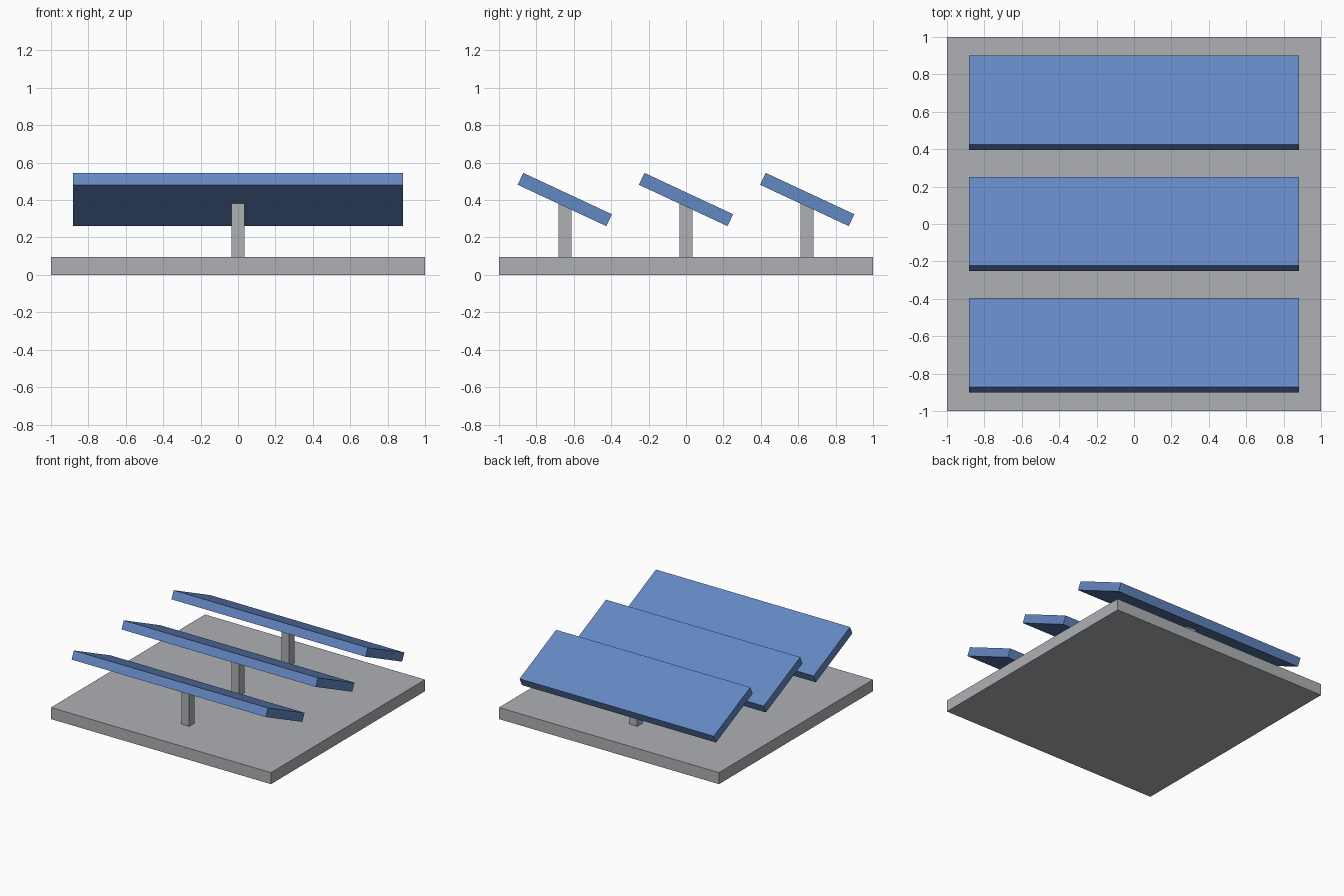
import bpy
import math

if "Cube" in bpy.data.objects:
    bpy.data.objects.remove(bpy.data.objects["Cube"])


def material(name, rgb):
    m = bpy.data.materials.new(name)
    m.diffuse_color = (*rgb, 1.0)
    m.use_nodes = True
    m.node_tree.nodes["Principled BSDF"].inputs["Base Color"].default_value = m.diffuse_color
    return m


GREY = material("light_grey", (0.42, 0.435, 0.455))
BLUE = material("panel_blue", (0.127, 0.247, 0.545))


def box(name, size, centre, mat, tilt=0.0):
    """Box with its dimensions in the mesh, tilted about x."""
    bpy.ops.mesh.primitive_cube_add(size=1, location=centre)
    ob = bpy.context.object
    ob.name = name
    ob.scale = size
    bpy.ops.object.transform_apply(location=False, rotation=False, scale=True)
    ob.rotation_euler.x = tilt
    ob.data.materials.append(mat)
    return ob


# Ground slab
BASE_H = 0.095
box("base", (2.0, 2.0, BASE_H), (0, 0, BASE_H / 2), GREY)

# Three rows: a square post carrying a panel that slopes down to the back
PANEL_Z = 0.403
for label, y in (("front", -0.648), ("middle", 0.0), ("back", 0.648)):
    post_h = PANEL_Z - BASE_H
    box(label + "_post", (0.07, 0.07, post_h), (0, y, BASE_H + post_h / 2), GREY)
    box(label + "_panel", (1.765, 0.523, 0.07), (0, y, PANEL_Z), BLUE,
        math.radians(-25))
